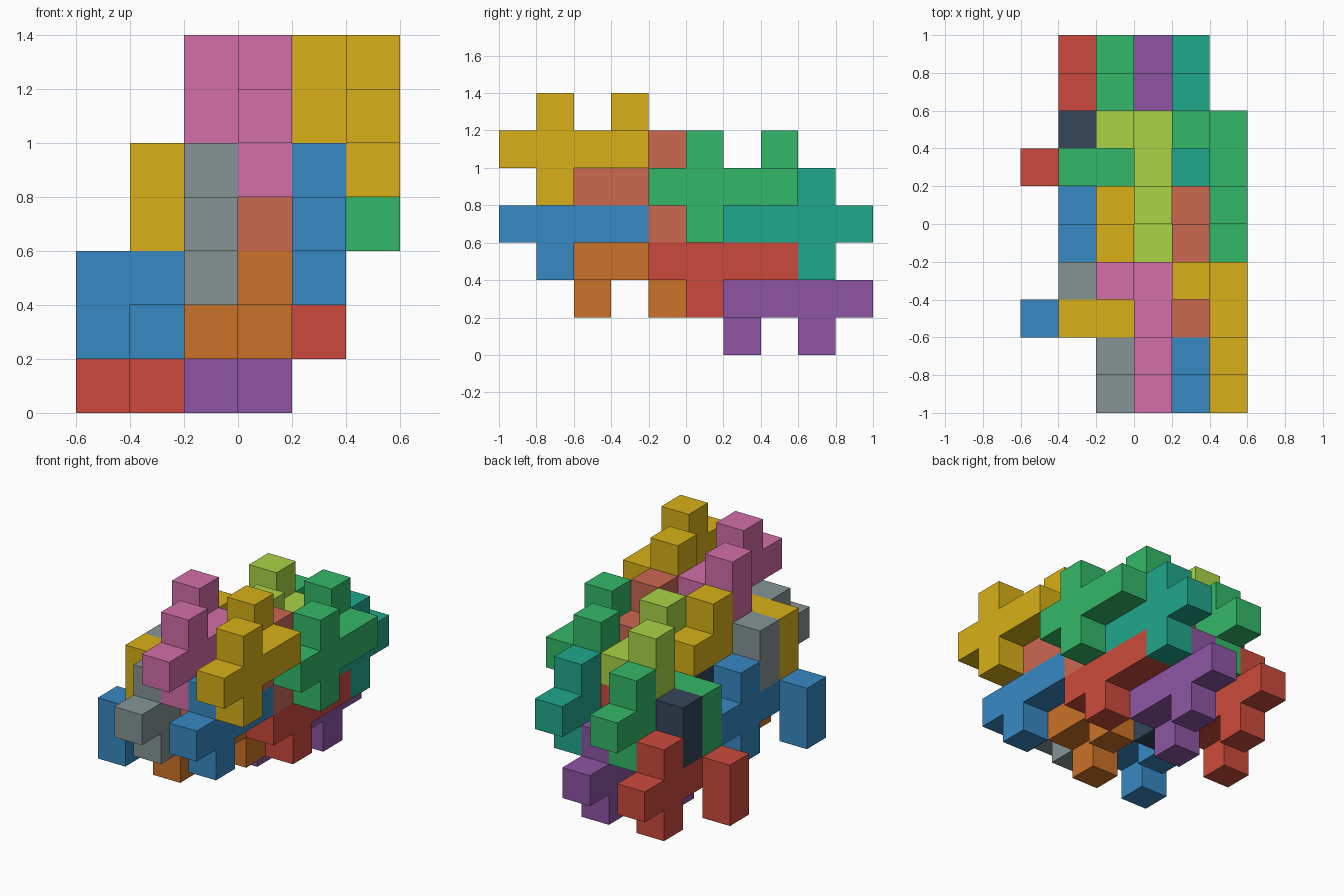
import bpy, bmesh, math
from mathutils import Vector

if "Cube" in bpy.data.objects:
    bpy.data.objects.remove(bpy.data.objects["Cube"])

U = 0.2  # cube size

# One eight-cube piece: bar of four, cross at the second cube, hooked end
CELLS = [(0, 0, 0), (0, 1, 0), (0, 2, 0), (0, 3, 0),
         (0, 1, 1), (0, 1, -1), (-1, 3, 0), (-1, 3, 1)]

COLORS = {
    "yellow": "D8B018", "green": "33B868", "blue": "3789C4", "red": "CC4A3C",
    "salmon": "CC6850", "teal": "20A88C", "orange": "CC7228", "purple": "8E55A4",
    "pink": "D46EA8", "lime": "AAD446", "grey": "869494", "dark": "35465A",
}


def material(name):
    mat = bpy.data.materials.get(name)
    if mat is None:
        mat = bpy.data.materials.new(name)
        rgb = [int(COLORS[name][i:i + 2], 16) / 255 for i in (0, 2, 4)]
        mat.diffuse_color = [((c + 0.055) / 1.055) ** 2.4 for c in rgb] + [1]
        mat.use_nodes = True
        mat.node_tree.nodes["Principled BSDF"].inputs["Base Color"].default_value = mat.diffuse_color
    return mat


def piece_mesh():
    """Outer skin of the joined cubes, with flat areas merged."""
    bm = bmesh.new()
    for cell in CELLS:
        c = Vector(cell)
        for axis in range(3):
            for sign in (-1, 1):
                n = Vector((0, 0, 0))
                n[axis] = sign
                if tuple(int(v) for v in c + n) in CELLS:
                    continue
                a = Vector((0, 0, 0))
                a[(axis + 1) % 3] = 1
                b = n.cross(a)
                corners = [n - a - b, n + a - b, n + a + b, n - a + b]
                bm.faces.new([bm.verts.new((c + k / 2) * U) for k in corners])
    bmesh.ops.remove_doubles(bm, verts=bm.verts[:], dist=1e-4)
    bmesh.ops.dissolve_limit(bm, angle_limit=0.01, verts=bm.verts[:], edges=bm.edges[:])
    mesh = bpy.data.meshes.new("piece")
    bm.to_mesh(mesh)
    bm.free()
    return mesh


base = piece_mesh()


def add_piece(name, color, cell, flipped):
    mesh = base.copy()
    mesh.materials.append(material(color))
    obj = bpy.data.objects.new(name, mesh)
    obj.location = ((cell[0] - 2.5) * U, (cell[1] - 4.5) * U, (cell[2] + 0.5) * U)
    obj.rotation_euler.x = math.pi if flipped else 0
    bpy.context.collection.objects.link(obj)


# Colours by column (right, left), then layer (upper, lower), then front / back
UPRIGHT = [[("yellow", "green"), ("blue", "red")],
           [("pink", "lime"), ("grey", "dark")]]
FLIPPED = [[("salmon", "teal"), ("orange", "purple")],
           [("yellow", "green"), ("blue", "red")]]

# Interlocking lattice: upright pieces and pieces turned half way about x
for kind, table, start in (("upright", UPRIGHT, Vector((5, 0, 5))),
                           ("flipped", FLIPPED, Vector((4, 5, 4)))):
    for col, side in enumerate(("right", "left")):
        for lay, level in enumerate(("upper", "lower")):
            for row, end in enumerate(("front", "back")):
                cell = start + Vector((-2 * col - lay, 4 * row, -2 * lay - row))
                add_piece(f"{kind}_piece_{side}_{level}_{end}",
                          table[col][lay][row], cell, kind == "flipped")

bpy.data.meshes.remove(base)
